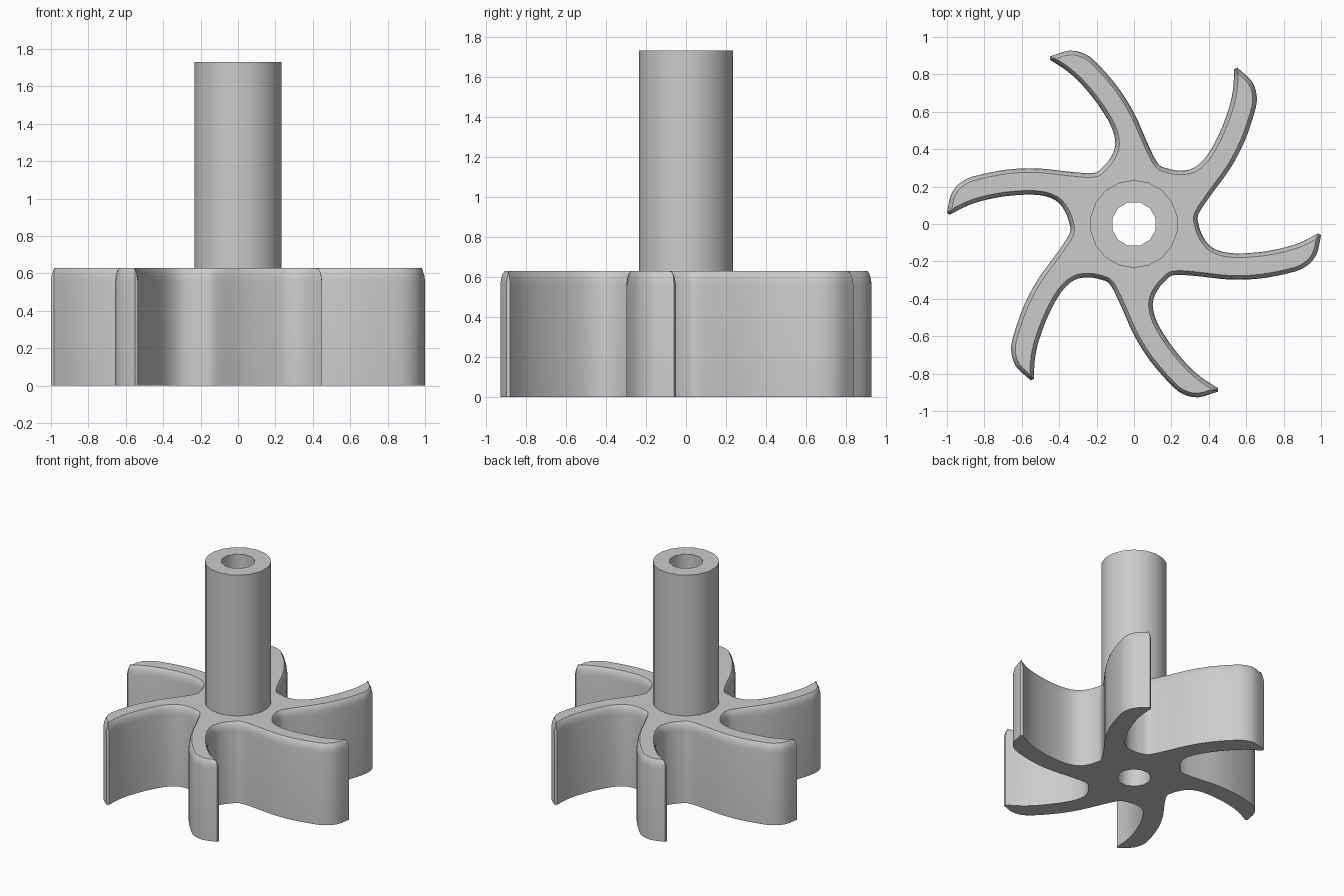
import bpy, bmesh, math
from mathutils import Vector, Matrix

cube = bpy.data.objects.get("Cube")
if cube:
    bpy.data.objects.remove(cube, do_unlink=True)

BLADES = 6
ROTOR_TOP, SHAFT_TOP = 0.63, 1.73
BORE_R, SHAFT_R = 0.12, 0.235

grey = bpy.data.materials.new("plain grey")
grey.use_nodes = True
grey.diffuse_color = (0.6, 0.6, 0.6, 1)
grey.node_tree.nodes["Principled BSDF"].inputs["Base Color"].default_value = (0.6, 0.6, 0.6, 1)

# Outer flank of a blade, tip to root, and inner flank, root to tip
OUTER = [(1.0, -.06), (.975, -.165), (.915, -.23), (.83, -.262), (.67, -.292),
         (.51, -.297), (.35, -.28), (.22, -.272)]
INNER = [(.345, 0), (.37, -.07), (.42, -.127), (.51, -.155), (.645, -.153),
         (.78, -.132), (.885, -.1), (.985, -.05)]


def turn(p, a):
    return Matrix.Rotation(a, 2) @ Vector(p)


def smooth_path(pts, steps=3):
    """Open spline through all the points."""
    ext = [pts[0] * 2 - pts[1]] + pts + [pts[-1] * 2 - pts[-2]]
    out = []
    for a, b, c, d in zip(ext, ext[1:], ext[2:], ext[3:]):
        for i in range(steps):
            t = i / steps
            out.append(b + (c - a) * t / 2 + (a * 2 - b * 5 + c * 4 - d) * t * t / 2
                       + (b * 3 - a - c * 3 + d) * t ** 3 / 2)
    return out + [pts[-1]]


def inset(loop, dist):
    """Offset a clockwise loop inwards with limited mitres."""
    out = []
    for i, p in enumerate(loop):
        e1 = (p - loop[i - 1]).normalized()
        e2 = (loop[(i + 1) % len(loop)] - p).normalized()
        n1, n2 = Vector((e1.y, -e1.x)), Vector((e2.y, -e2.x))
        m = (n1 + n2) / max(1 + n1.dot(n2), 0.5)
        out.append(p + m * dist)
    return out


def circle(radius, sides):
    return [turn((radius, 0), -math.tau * (i + .5) / sides) for i in range(sides)]


def ring(bm, loop, z):
    return [bm.verts.new((p.x, p.y, z)) for p in loop]


def bridge(bm, a, b):
    for i in range(len(a)):
        j = (i + 1) % len(a)
        bm.faces.new((a[i], a[j], b[j], b[i]))


def cap(bm, *rings):
    """Fill the flat area between an outer ring and a hole."""
    edges = []
    for r in rings:
        for i, v in enumerate(r):
            edges.append(bm.edges.get((r[i - 1], v)) or bm.edges.new((r[i - 1], v)))
    bmesh.ops.triangle_fill(bm, edges=edges, use_beauty=True)


def finish(bm, name):
    bmesh.ops.recalc_face_normals(bm, faces=bm.faces)
    mesh = bpy.data.meshes.new(name)
    bm.to_mesh(mesh)
    bm.free()
    mesh.materials.append(grey)
    ob = bpy.data.objects.new(name, mesh)
    bpy.context.collection.objects.link(ob)
    bpy.ops.object.select_all(action='DESELECT')
    ob.select_set(True)
    bpy.context.view_layer.objects.active = ob
    bpy.ops.object.shade_smooth_by_angle(angle=math.radians(32))


# Rotor: six curved blades with a rounded top edge and a central bore
step = -math.tau / BLADES
gap = smooth_path([Vector(p) for p in OUTER] + [turn(p, step) for p in INNER])
outline = [turn(p, step * k) for k in range(BLADES) for p in gap]

bm = bmesh.new()
layers = [(0, 0), (0, .56), (.004, .59), (.011, .615), (.022, ROTOR_TOP)]
rings = [ring(bm, inset(outline, d), z) for d, z in layers]
for low, high in zip(rings, rings[1:]):
    bridge(bm, low, high)
bore_low, bore_high = (ring(bm, circle(BORE_R, 12), z) for z in (0, ROTOR_TOP))
bridge(bm, bore_low, bore_high)
cap(bm, rings[0], bore_low)
cap(bm, rings[-1], bore_high)
finish(bm, "rotor")

# Shaft: hollow tube standing on the rotor
bm = bmesh.new()
outer_low, outer_high = (ring(bm, circle(SHAFT_R, 18), z) for z in (ROTOR_TOP, SHAFT_TOP))
inner_low, inner_high = (ring(bm, circle(BORE_R, 12), z) for z in (ROTOR_TOP, SHAFT_TOP))
bridge(bm, outer_low, outer_high)
bridge(bm, inner_low, inner_high)
cap(bm, outer_high, inner_high)
finish(bm, "shaft")
